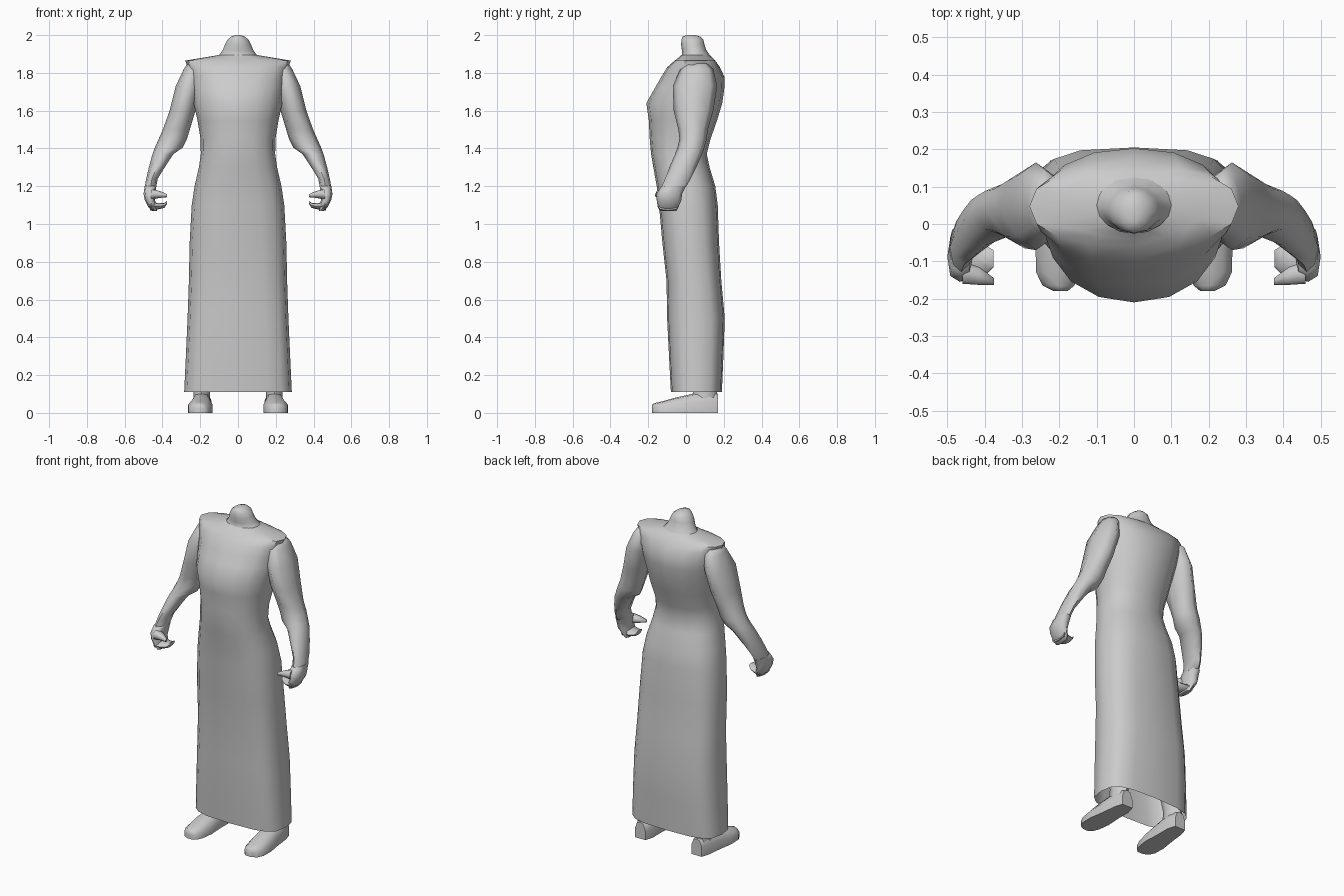
import bpy, bmesh, math
from mathutils import Vector

grey = bpy.data.materials.new("plain grey")
grey.diffuse_color = (0.6, 0.6, 0.6, 1)


def loft(name, rings, caps=(True, True), mirror=False, angle=50):
    """Skin a list of equal-length point rings into one smooth object."""
    bm = bmesh.new()
    rows = [[bm.verts.new(p) for p in ring] for ring in rings]
    n = len(rows[0])
    for a, b in zip(rows, rows[1:]):
        for i in range(n):
            j = (i + 1) % n
            bm.faces.new((a[i], a[j], b[j], b[i]))
    if caps[0]:
        bm.faces.new(rows[0][::-1])
    if caps[1]:
        bm.faces.new(rows[-1])
    bmesh.ops.recalc_face_normals(bm, faces=bm.faces)
    me = bpy.data.meshes.new(name)
    bm.to_mesh(me)
    bm.free()
    me.materials.append(grey)
    ob = bpy.data.objects.new(name, me)
    bpy.context.collection.objects.link(ob)
    bpy.ops.object.select_all(action='DESELECT')
    ob.select_set(True)
    bpy.context.view_layer.objects.active = ob
    bpy.ops.object.shade_smooth_by_angle(angle=math.radians(angle))
    if mirror:
        ob.modifiers.new("mirror", 'MIRROR')
    return ob


def oval(x0, x1, y0, y1, n=8, power=2.0):
    """Rounded-box outline as 2D points; higher power is boxier."""
    pts = []
    for i in range(n):
        t = 2 * math.pi * i / n
        c, s = math.cos(t), math.sin(t)
        px = math.copysign(abs(c) ** (2 / power), c) if abs(c) > 1e-6 else 0
        py = math.copysign(abs(s) ** (2 / power), s) if abs(s) > 1e-6 else 0
        pts.append(((x0 + x1) / 2 + px * (x1 - x0) / 2,
                    (y0 + y1) / 2 + py * (y1 - y0) / 2))
    return pts


def level(z, x0, x1, y0, y1, n=8, power=2.0):
    return [(x, y, z) for x, y in oval(x0, x1, y0, y1, n, power)]


# Long sleeveless robe: height, half width, front, back, boxiness
robe = [(0.11, 0.285, -0.08, 0.19, 3.2), (0.3, 0.276, -0.09, 0.198, 3.2),
        (0.5, 0.267, -0.10, 0.205, 3.1), (0.7, 0.26, -0.103, 0.187, 2.9),
        (0.9, 0.256, -0.125, 0.175, 2.7), (1.1, 0.245, -0.143, 0.168, 2.6),
        (1.2, 0.23, -0.155, 0.155, 2.5), (1.3, 0.207, -0.173, 0.125, 2.4),
        (1.37, 0.197, -0.185, 0.11, 2.3), (1.45, 0.198, -0.192, 0.13, 2.2),
        (1.55, 0.215, -0.197, 0.165, 2.2), (1.64, 0.235, -0.21, 0.192, 2.1),
        (1.72, 0.245, -0.165, 0.203, 2.2), (1.78, 0.255, -0.13, 0.203, 2.2),
        (1.83, 0.266, -0.10, 0.18, 2.3), (1.865, 0.28, -0.06, 0.155, 2.3),
        (1.88, 0.19, -0.04, 0.14, 2.2), (1.895, 0.10, -0.025, 0.125, 2.0)]
loft("robe", [level(z, -w, w, f, b, 16, p) for z, w, f, b, p in robe],
     caps=(False, False))

# Neck stump
neck = [(1.87, 0.125, -0.035, 0.14), (1.895, 0.10, -0.02, 0.125),
        (1.92, 0.081, -0.022, 0.108), (1.95, 0.069, -0.026, 0.098),
        (1.975, 0.057, -0.024, 0.092), (1.992, 0.035, -0.018, 0.075),
        (2.0, 0.015, 0.005, 0.05)]
loft("neck", [level(z, -w, w, f, b, 12) for z, w, f, b in neck], angle=70)

# Bare arms: height, inner, outer, front, back
arm = [(1.85, 0.21, 0.268, 0.0, 0.11), (1.82, 0.19, 0.287, -0.03, 0.145),
       (1.73, 0.195, 0.33, -0.07, 0.165), (1.6, 0.225, 0.362, -0.065, 0.145),
       (1.5, 0.255, 0.398, -0.04, 0.115), (1.45, 0.27, 0.42, -0.035, 0.11),
       (1.405, 0.292, 0.44, -0.045, 0.098), (1.37, 0.342, 0.453, -0.058, 0.085),
       (1.3, 0.388, 0.472, -0.088, 0.055), (1.24, 0.425, 0.486, -0.11, 0.025),
       (1.195, 0.433, 0.494, -0.13, 0.0)]
loft("arm", [level(*a) for a in arm], mirror=True, angle=70)

# Palm hanging below the wrist
palm = [(1.2, 0.434, 0.494, -0.13, 0.0), (1.16, 0.432, 0.5, -0.155, -0.02),
        (1.125, 0.44, 0.493, -0.155, -0.025), (1.09, 0.425, 0.475, -0.15, -0.04),
        (1.07, 0.43, 0.455, -0.14, -0.05)]
loft("palm", [level(*p, power=2.6) for p in palm], mirror=True, angle=70)


def inward(x, y0, y1, z0, z1):
    """Upright outline used for parts running sideways."""
    return [(x, y, z) for y, z in oval(y0, y1, z0, z1, 8, 2.6)]


# Curled fingers and thumb pointing towards the body
loft("fingers", [inward(0.465, -0.15, -0.04, 1.072, 1.12),
                 inward(0.42, -0.145, -0.05, 1.078, 1.11),
                 inward(0.39, -0.13, -0.062, 1.085, 1.112),
                 inward(0.376, -0.115, -0.07, 1.105, 1.122)], mirror=True, angle=70)
loft("thumb", [inward(0.46, -0.16, -0.10, 1.13, 1.185),
               inward(0.415, -0.163, -0.115, 1.138, 1.175),
               inward(0.375, -0.163, -0.145, 1.142, 1.158)], mirror=True, angle=70)

# Shoes: y, inner, outer, top height
shoe = [(0.17, 0.155, 0.225, 0.10), (0.12, 0.14, 0.24, 0.115),
        (0.03, 0.14, 0.25, 0.10), (-0.06, 0.135, 0.264, 0.08),
        (-0.13, 0.145, 0.262, 0.06), (-0.165, 0.16, 0.245, 0.052),
        (-0.18, 0.178, 0.215, 0.045)]
rings = []
for y, x0, x1, h in shoe:
    m, q = (x0 + x1) / 2, (x1 - x0) * 0.3
    rings.append([(x0, y, 0), (x1, y, 0), (x1, y, h * 0.55), (m + q, y, h * 0.93),
                  (m, y, h), (m - q, y, h * 0.93), (x0, y, h * 0.55)])
loft("shoe", rings, mirror=True, angle=60)

# Lower legs inside the skirt
loft("lower_leg", [level(0.06, 0.148, 0.236, 0.03, 0.165),
                   level(0.14, 0.148, 0.236, 0.04, 0.165),
                   level(0.4, 0.11, 0.23, 0.0, 0.16)], mirror=True)
